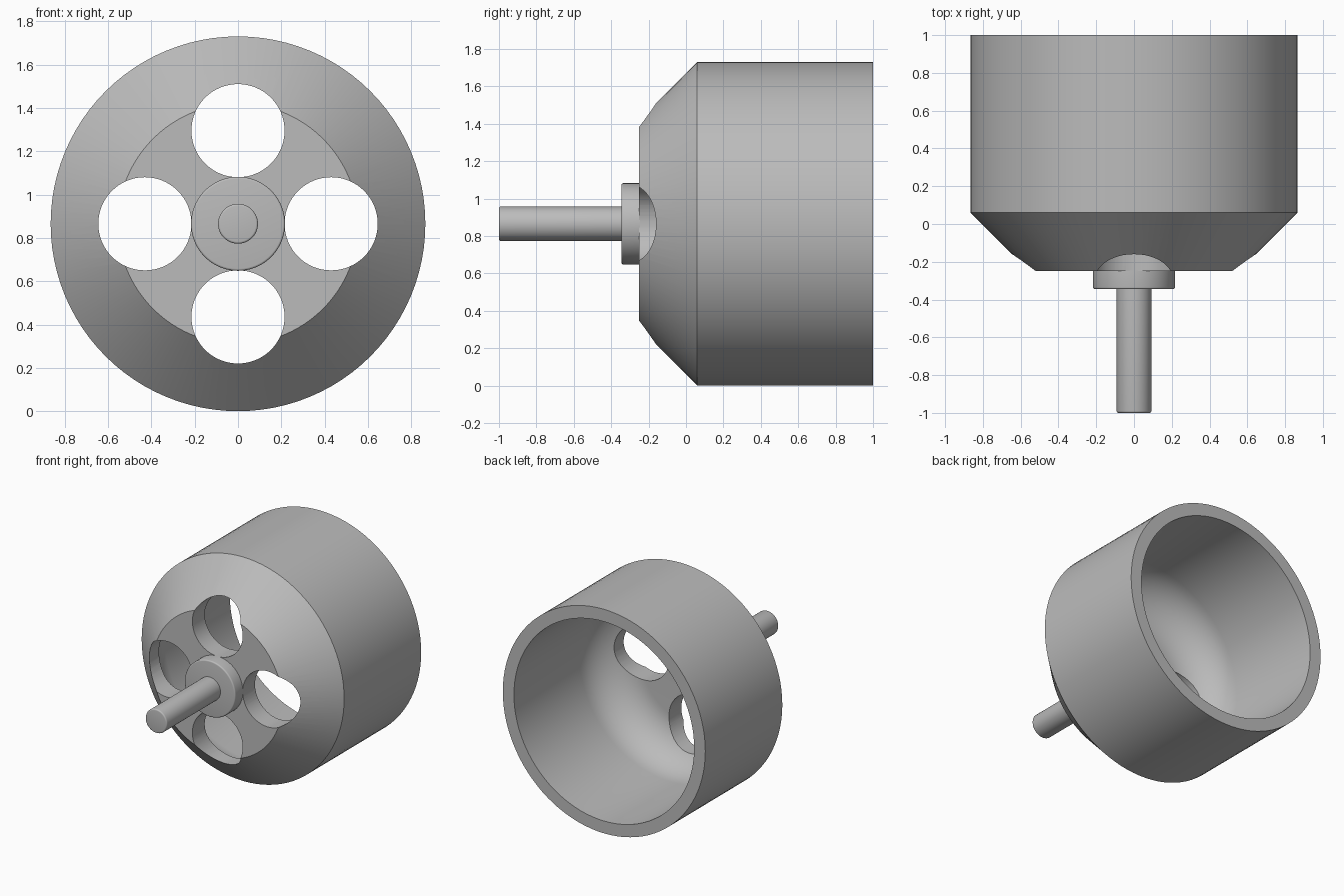
import bpy
import bmesh
from math import sin, cos, pi, radians
from mathutils import Matrix

if "Cube" in bpy.data.objects:
    bpy.data.objects.remove(bpy.data.objects["Cube"], do_unlink=True)

RADIUS = 0.865          # outer radius, also the height of the axis
SEGMENTS = 96

metal = bpy.data.materials.new("plain grey")
metal.use_nodes = True
grey = (0.5, 0.5, 0.5, 1)
metal.diffuse_color = grey
metal.node_tree.nodes["Principled BSDF"].inputs["Base Color"].default_value = grey


def make_object(name, bm):
    bmesh.ops.recalc_face_normals(bm, faces=bm.faces)
    mesh = bpy.data.meshes.new(name)
    bm.to_mesh(mesh)
    bm.free()
    mesh.materials.append(metal)
    obj = bpy.data.objects.new(name, mesh)
    bpy.context.collection.objects.link(obj)
    return obj


def select_only(obj):
    bpy.ops.object.select_all(action="DESELECT")
    obj.select_set(True)
    bpy.context.view_layer.objects.active = obj


def smooth(obj):
    select_only(obj)
    bpy.ops.object.shade_smooth_by_angle(angle=radians(30))


def lathe(name, profile):
    """Spin (radius, y) points around the horizontal axis."""
    bm = bmesh.new()
    verts = [bm.verts.new((r, y, RADIUS)) for r, y in profile]
    edges = [bm.edges.new(pair) for pair in zip(verts, verts[1:])]
    bmesh.ops.spin(bm, geom=verts + edges, cent=(0, 0, RADIUS), axis=(0, 1, 0),
                   angle=2 * pi, steps=SEGMENTS, use_merge=True)
    bmesh.ops.remove_doubles(bm, verts=bm.verts, dist=0.0001)
    return make_object(name, bm)


def rounded_rod(name, radius, front, back, fillet):
    """Solid rod with a small rounded front edge."""
    arc = [(radius - fillet + fillet * cos(a), front + fillet - fillet * sin(a))
           for a in (i * pi / 8 for i in range(5))]
    rod = lathe(name, [(0, back), (radius, back)] + arc + [(0, front)])
    smooth(rod)


# Hollow cup: chamfered outside, large rounded corner inside
inner, floor, bend = 0.77, -0.10, 0.30
inside = [(inner - bend + bend * cos(a), floor + bend - bend * sin(a))
          for a in (i * pi / 24 for i in range(13))]
outside = [(0, -0.25), (0.555, -0.25), (RADIUS, 0.06), (RADIUS, 1), (inner, 1)]
cup = lathe("cup_body", outside + inside + [(0, floor)])

# Four round openings through the front wall
bm = bmesh.new()
for i in range(4):
    angle = i * pi / 2
    place = Matrix.Translation((0.43 * cos(angle), -0.1, RADIUS + 0.43 * sin(angle)))
    bmesh.ops.create_cone(bm, cap_ends=True, segments=64, radius1=0.215,
                          radius2=0.215, depth=1,
                          matrix=place @ Matrix.Rotation(pi / 2, 4, "X"))
cutter = make_object("hole_cutter", bm)
cutter.hide_render = True
cut = cup.modifiers.new("holes", "BOOLEAN")
cut.operation = "DIFFERENCE"
cut.solver = "EXACT"
cut.object = cutter
select_only(cup)
bpy.ops.object.modifier_apply(modifier=cut.name)
bpy.data.objects.remove(cutter, do_unlink=True)
smooth(cup)

# Collar and shaft
rounded_rod("collar", 0.217, -0.345, -0.245, 0.01)
rounded_rod("shaft", 0.092, -1, -0.34, 0.01)
